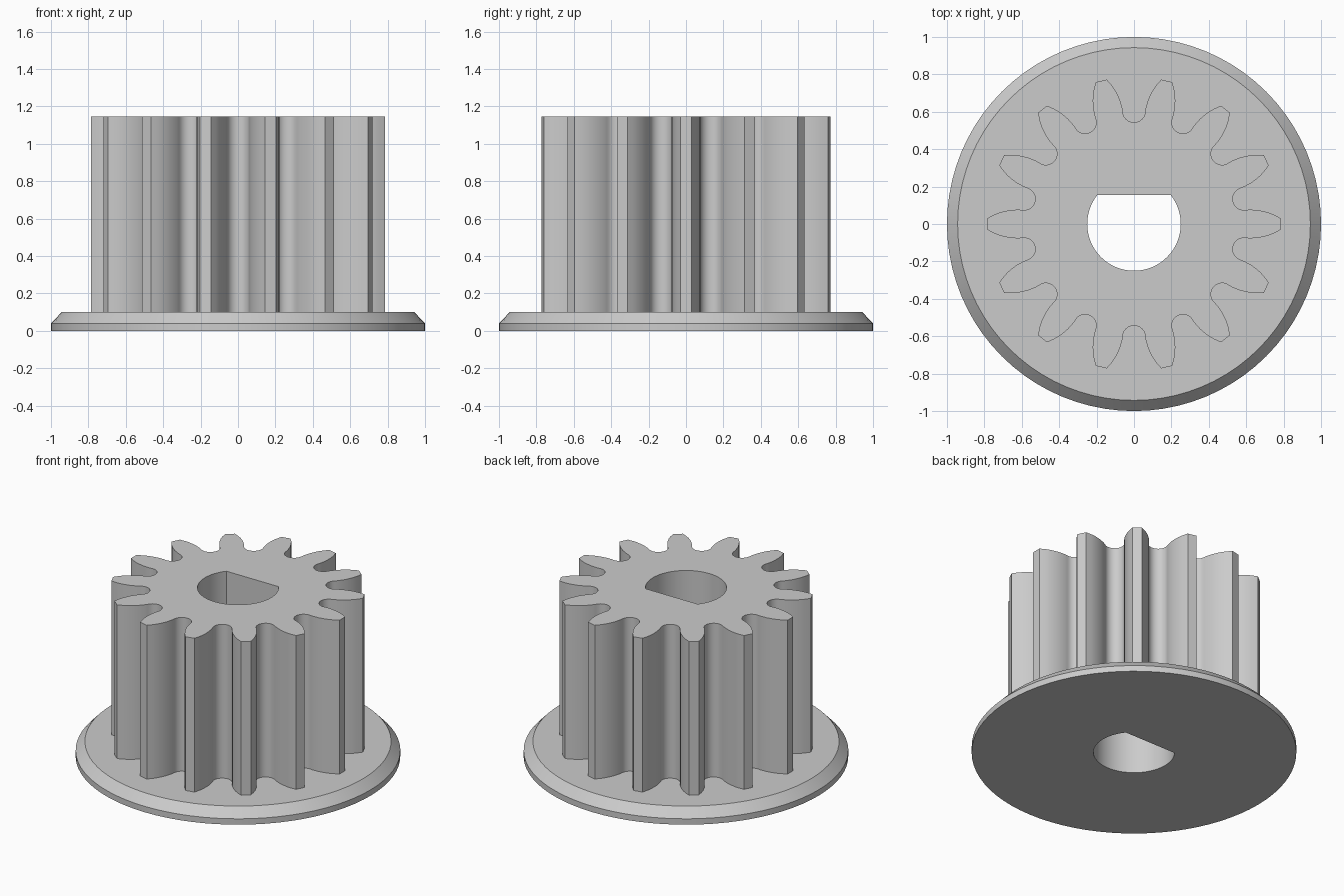
import bpy
import bmesh
from math import sin, cos, pi, asin
from mathutils import Vector, Matrix

if "Cube" in bpy.data.objects:
    bpy.data.objects.remove(bpy.data.objects["Cube"], do_unlink=True)

TEETH = 14
PITCH = 2 * pi / TEETH
HEIGHT = 1.145
FLANGE_TOP = 0.10


def circle(radius, n=80):
    return [Vector((radius * cos(2 * pi * i / n), radius * sin(2 * pi * i / n))) for i in range(n)]


def bore_outline(radius=0.25, flat=0.155, n=40):
    """Round shaft hole with one flat side towards the back."""
    start = asin(flat / radius)
    sweep = pi + 2 * start
    return [Vector((radius * cos(start - sweep * i / n), radius * sin(start - sweep * i / n)))
            for i in range(n + 1)]


def gear_outline():
    """One tooth and the rounded gap after it, repeated round the axis."""
    flank = [(0.62, 0.077), (0.66, 0.0745), (0.69, 0.069), (0.72, 0.061),
             (0.75, 0.049), (0.785, 0.03)]
    tooth = [Vector((r, -w)) for r, w in flank]
    tooth += [Vector((r, w)) for r, w in reversed(flank)]
    to_gap = Matrix.Rotation(PITCH / 2, 2)
    steps = 12
    for i in range(steps + 1):
        a = pi * i / steps
        tooth.append(to_gap @ Vector((0.603 - 0.06 * sin(a), -0.06 * cos(a))))
    return [Matrix.Rotation(PITCH * k, 2) @ p for k in range(TEETH) for p in tooth]


bm = bmesh.new()


def ring(points, z):
    verts = [bm.verts.new((p.x, p.y, z)) for p in points]
    for a, b in zip(verts, verts[1:] + verts[:1]):
        bm.edges.new((a, b))
    return verts


def wall(low, high):
    n = len(low)
    for i in range(n):
        j = (i + 1) % n
        bm.faces.new((low[i], low[j], high[j], high[i]))


def cap(*rings):
    edges = [bm.edges.get((a, b)) for r in rings for a, b in zip(r, r[1:] + r[:1])]
    bmesh.ops.triangle_fill(bm, edges=edges, use_beauty=True, normal=(0, 0, 1))


# Flange with a chamfered upper rim
base = ring(circle(1.0), 0)
rim = ring(circle(1.0), 0.04)
chamfer = ring(circle(0.943), FLANGE_TOP)
wall(base, rim)
wall(rim, chamfer)

# Toothed hub
root = ring(gear_outline(), FLANGE_TOP)
crown = ring(gear_outline(), HEIGHT)
wall(root, crown)

# Shaft bore through the whole height
bore_low = ring(bore_outline(), 0)
bore_high = ring(bore_outline(), HEIGHT)
wall(bore_low, bore_high)

# Flat faces: underside, flange top and hub top
cap(base, bore_low)
cap(chamfer, root)
cap(crown, bore_high)

bmesh.ops.recalc_face_normals(bm, faces=bm.faces)
mesh = bpy.data.meshes.new("toothed_pulley")
bm.to_mesh(mesh)
bm.free()
pulley = bpy.data.objects.new("toothed_pulley", mesh)
bpy.context.collection.objects.link(pulley)

# Plain grey material
grey = bpy.data.materials.new("light_grey")
grey.use_nodes = True
colour = (0.6, 0.6, 0.6, 1)
grey.diffuse_color = colour
grey.node_tree.nodes["Principled BSDF"].inputs["Base Color"].default_value = colour
mesh.materials.append(grey)

# Smooth curved walls, crisp corners
bpy.ops.object.select_all(action='DESELECT')
pulley.select_set(True)
bpy.context.view_layer.objects.active = pulley
bpy.ops.object.shade_smooth_by_angle(angle=pi / 6)
